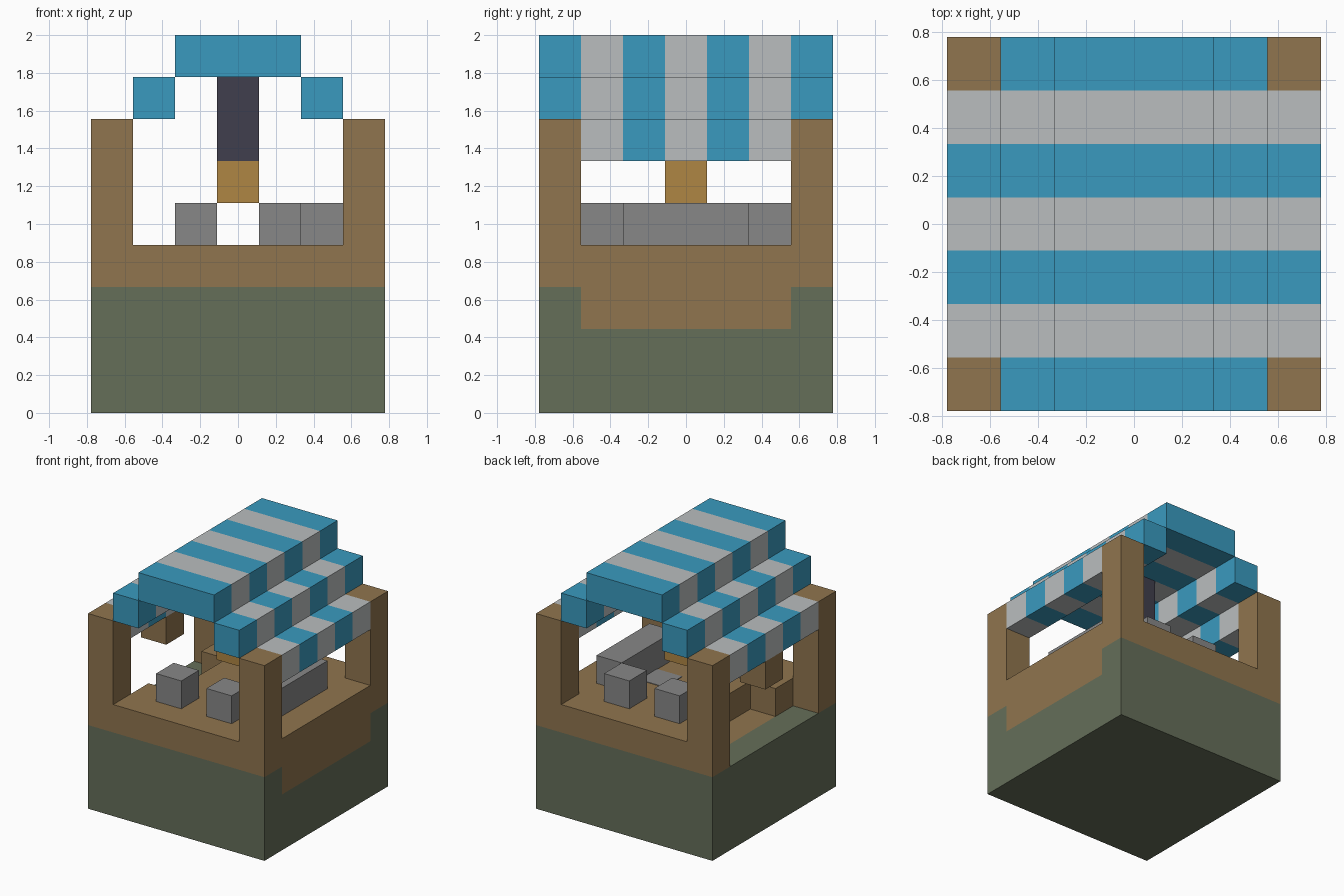
import bpy, bmesh
from mathutils import Vector

cube = bpy.data.objects.get("Cube")
if cube:
    bpy.data.objects.remove(cube)

U = 2 / 9                                # one block
ORIGIN = Vector((-3.5, -3.5, 0))         # grid corner, in blocks


def material(name, hex_code):
    channels = [int(hex_code[i:i + 2], 16) / 255 for i in (0, 2, 4)]
    colour = [c / 12.92 if c < 0.04 else ((c + 0.055) / 1.055) ** 2.4 for c in channels] + [1]
    mat = bpy.data.materials.new(name)
    mat.use_nodes = True
    mat.diffuse_color = colour
    mat.node_tree.nodes["Principled BSDF"].inputs["Base Color"].default_value = colour
    return mat


GREEN = material("moss green", "656E59")
BROWN = material("wood brown", "90754E")
BLUE = material("awning blue", "3A9ABF")
PALE = material("awning pale grey", "BABEBF")
GREY = material("stone grey", "878787")
DARK = material("dark iron", "403F4D")
OCHRE = material("lantern ochre", "AF8644")


def finish(name, bm, mats):
    bmesh.ops.recalc_face_normals(bm, faces=bm.faces)
    mesh = bpy.data.meshes.new(name)
    bm.to_mesh(mesh)
    bm.free()
    for mat in mats:
        mesh.materials.append(mat)
    obj = bpy.data.objects.new(name, mesh)
    bpy.context.collection.objects.link(obj)
    return obj


def prism(name, outline, low, high, mat):
    """Extrude a plan outline between two heights, all in blocks."""
    bm = bmesh.new()
    face = bm.faces.new([bm.verts.new((Vector((x, y, low)) + ORIGIN) * U) for x, y in outline])
    top = bmesh.ops.extrude_face_region(bm, geom=[face])["geom"]
    verts = [v for v in top if isinstance(v, bmesh.types.BMVert)]
    bmesh.ops.translate(bm, verts=verts, vec=(0, 0, (high - low) * U))
    return finish(name, bm, [mat])


def box(name, x, y, z, mat, size=(1, 1, 1)):
    w, d, h = size
    return prism(name, [(x, y), (x + w, y), (x + w, y + d), (x, y + d)], z, z + h, mat)


def awning_bar(name, x, y, z, width, depth):
    """A bar cut across its length, striped by block row."""
    bm = bmesh.new()
    rows = [[bm.verts.new((Vector((x + dx, y + j, z + dz)) + ORIGIN) * U)
             for dx, dz in ((0, 0), (width, 0), (width, 1), (0, 1))]
            for j in range(depth + 1)]
    for j in range(depth):
        for a in range(4):
            b = (a + 1) % 4
            face = bm.faces.new((rows[j][a], rows[j][b], rows[j + 1][b], rows[j + 1][a]))
            face.material_index = (y + j) % 2
    for row, stripe in ((rows[0], y), (rows[-1], y + depth - 1)):
        bm.faces.new(row).material_index = stripe % 2
    return finish(name, bm, [BLUE, PALE])


# Ground, with a wooden layer let into its top from one side
box("ground", 0, 0, 0, GREEN, (7, 7, 2))
prism("ground_rim", [(0, 0), (7, 0), (7, 1), (1, 1), (1, 6), (7, 6), (7, 7), (0, 7)], 2, 3, GREEN)
box("lower_floor", 1, 1, 2, BROWN, (6, 5, 1))

# Floor with a stepped entrance
prism("floor", [(0, 0), (7, 0), (7, 7), (0, 7), (0, 6), (1, 6), (1, 5), (2, 5),
                (2, 2), (1, 2), (1, 1), (0, 1)], 3, 4, BROWN)
box("floor_tile", 4, 3, 4, GREY, (1, 1, 0.02))

# Corner posts
for side, x in (("right", 0), ("left", 6)):
    for end, y in (("front", 0), ("back", 6)):
        box(f"{end}_{side}_post", x, y, 4, BROWN, (1, 1, 3))

# Seats
for side, x in (("right", 2), ("left", 4)):
    for end, y in (("front", 1), ("back", 5)):
        box(f"{end}_{side}_stool", x, y, 4, GREY)
box("bench", 5, 2, 4, GREY, (1, 3, 1))

# Hanging lantern and entrance sign
box("lantern_hanger", 3, 3, 6, DARK, (1, 1, 2))
box("lantern", 3, 3, 5, OCHRE)
box("entrance_sign", 0, 3, 5, BROWN)

# Stepped striped awning
awning_bar("awning_top", 2, 0, 8, 3, 7)
for side, middle, edge in (("right", 1, 0), ("left", 5, 6)):
    awning_bar(f"awning_middle_{side}", middle, 0, 7, 1, 7)
    awning_bar(f"awning_edge_{side}", edge, 1, 6, 1, 5)
